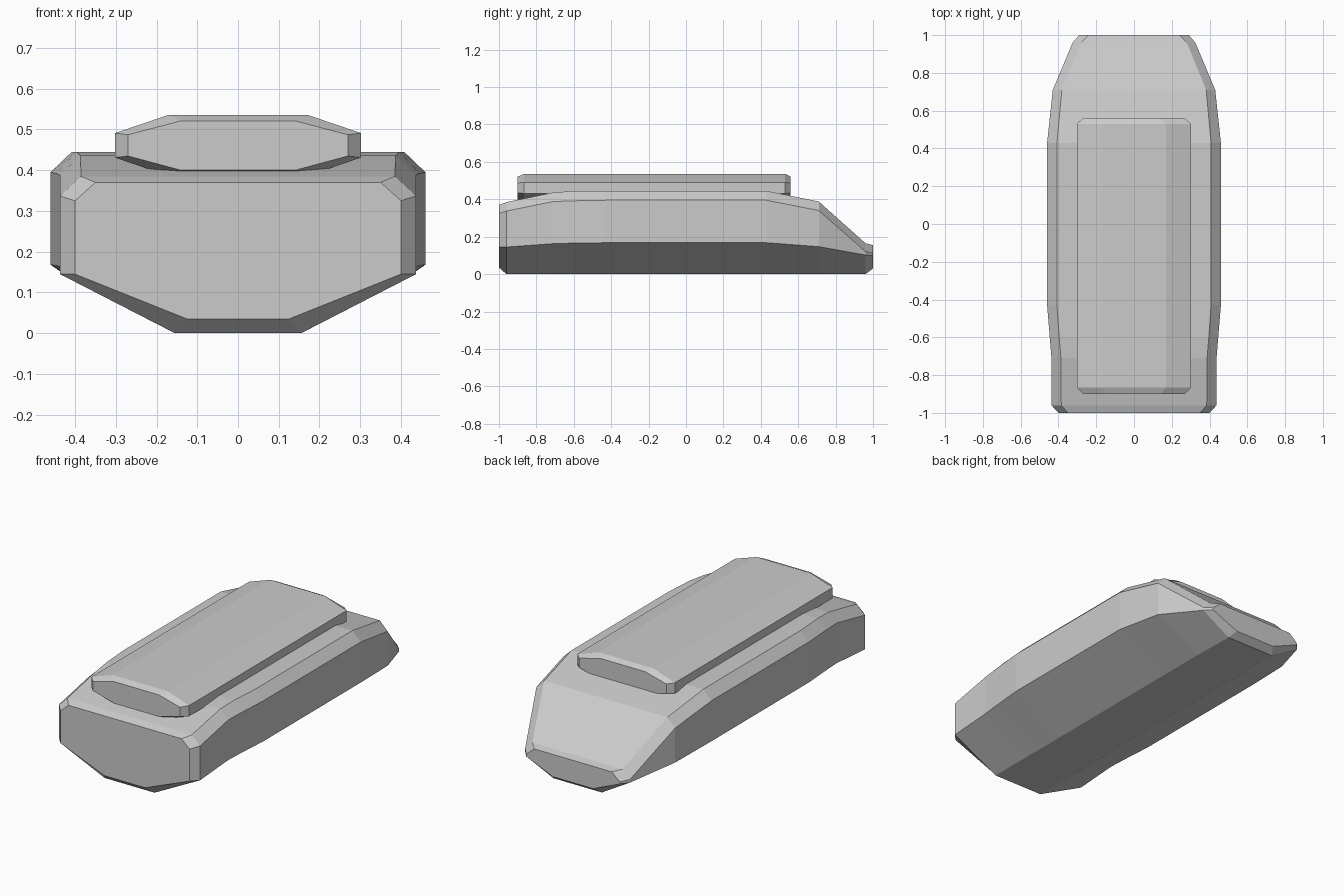
import bpy, bmesh

if "Cube" in bpy.data.objects:
    bpy.data.objects.remove(bpy.data.objects["Cube"])


def loft(name, stations):
    """Skin symmetric eight-sided sections along y.
    Station: y, bottom half width, bottom z, side half width,
    chine z, shoulder z, top half width, top z."""
    bm = bmesh.new()
    rings = []
    for y, wb, zb, ws, zc, zs, wt, zt in stations:
        half = [(wb, zb), (ws, zc), (ws, zs), (wt, zt)]
        section = half + [(-x, z) for x, z in reversed(half)]
        rings.append([bm.verts.new((x, y, z)) for x, z in section])
    for a, b in zip(rings, rings[1:]):
        for i in range(8):
            j = (i + 1) % 8
            bm.faces.new((a[i], a[j], b[j], b[i]))
    bm.faces.new(rings[0])
    bm.faces.new(rings[-1])
    bmesh.ops.recalc_face_normals(bm, faces=bm.faces)
    mesh = bpy.data.meshes.new(name)
    bm.to_mesh(mesh)
    bm.free()
    obj = bpy.data.objects.new(name, mesh)
    bpy.context.collection.objects.link(obj)
    return obj


# Main body with chamfered front and sloping, tapered rear
loft("body", [
    (-1.00, .125, .035, .400, .145, .325, .350, .370),
    (-0.96, .155, .000, .437, .145, .337, .385, .385),
    (-0.71, .155, .000, .437, .163, .388, .387, .436),
    (-0.60, .155, .000, .446, .166, .392, .396, .445),
    (-0.43, .155, .000, .460, .168, .395, .408, .445),
    (0.43, .155, .000, .460, .168, .395, .408, .445),
    (0.71, .155, .000, .430, .147, .340, .382, .388),
    (0.96, .150, .000, .325, .102, .120, .280, .165),
    (1.00, .125, .030, .290, .100, .112, .240, .155),
])

# Raised slab on the roof, chamfered at both ends
end = (.140, .400, .270, .435, .487, .140, .521)
full = (.170, .386, .302, .431, .491, .170, .536)
loft("roof_slab", [(-.90, *end), (-.865, *full), (.53, *full), (.56, *end)])
